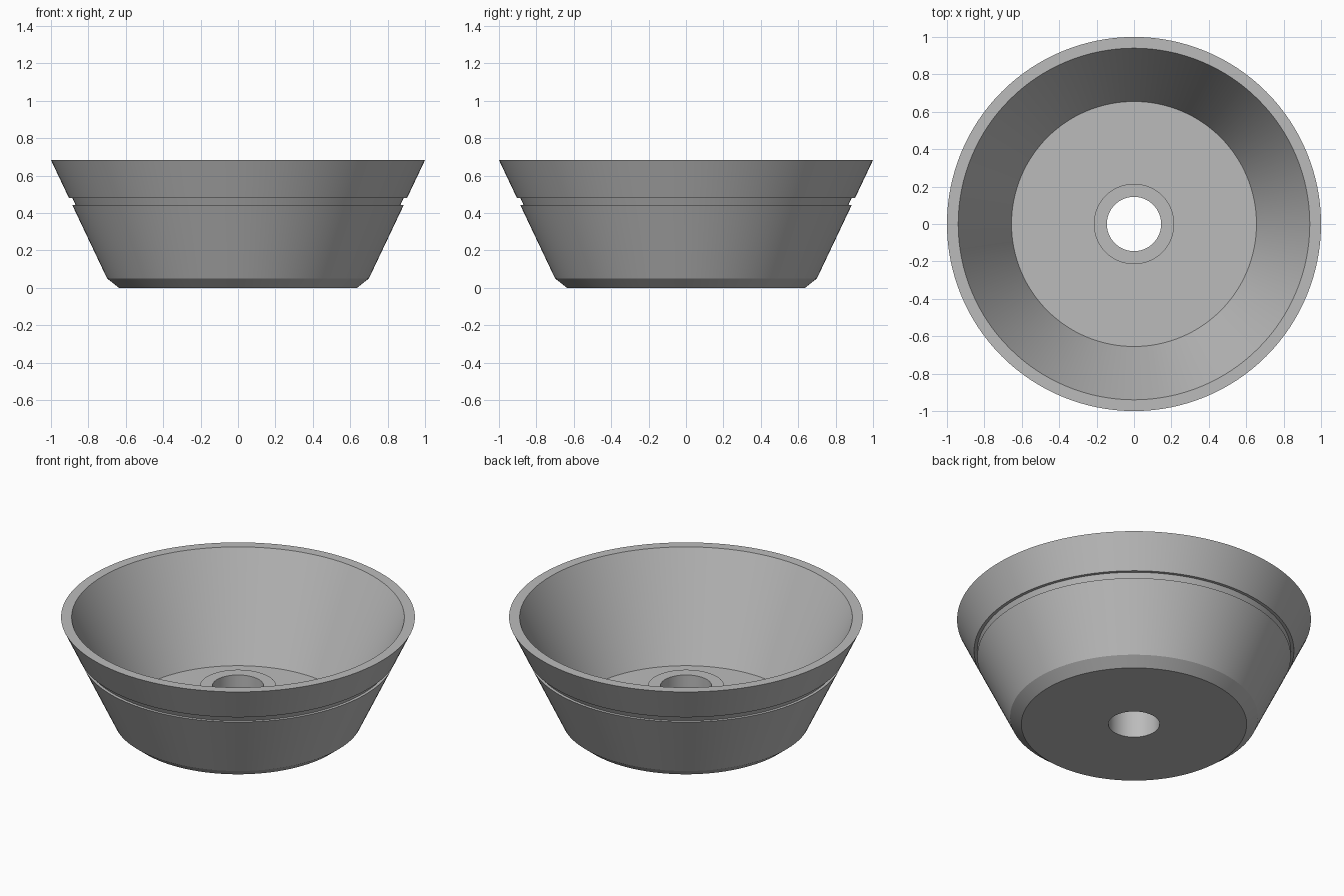
import bpy
import bmesh
import math

SEGMENTS = 128

cube = bpy.data.objects.get("Cube")
if cube:
    bpy.data.objects.remove(cube, do_unlink=True)

# Single plain material
grey = bpy.data.materials.new("plain_grey")
grey.use_nodes = True
colour = (0.5, 0.5, 0.5, 1.0)
grey.diffuse_color = colour
grey.node_tree.nodes["Principled BSDF"].inputs["Base Color"].default_value = colour


def lathe(name, profile, material):
    """Spin a closed (radius, height) outline round the z axis."""
    bm = bmesh.new()
    verts = [bm.verts.new((r, 0, z)) for r, z in profile]
    edges = [bm.edges.new((v, verts[(i + 1) % len(verts)])) for i, v in enumerate(verts)]
    bmesh.ops.spin(bm, geom=verts + edges, cent=(0, 0, 0), axis=(0, 0, 1),
                   angle=math.tau, steps=SEGMENTS, use_merge=True)
    bmesh.ops.remove_doubles(bm, verts=bm.verts, dist=0.0001)
    bmesh.ops.recalc_face_normals(bm, faces=bm.faces)
    mesh = bpy.data.meshes.new(name)
    bm.to_mesh(mesh)
    bm.free()
    mesh.materials.append(material)
    obj = bpy.data.objects.new(name, mesh)
    bpy.context.collection.objects.link(obj)
    bpy.ops.object.select_all(action="DESELECT")
    obj.select_set(True)
    bpy.context.view_layer.objects.active = obj
    bpy.ops.object.shade_smooth_by_angle(angle=math.radians(20))
    return obj


# Outside: chamfered foot, sloping wall, shallow groove, rim
outside = [(0.145, 0), (0.637, 0), (0.70, 0.05), (0.886, 0.442), (0.868, 0.442),
           (0.886, 0.48), (0.904, 0.48), (1.0, 0.683)]
# Inside: sloping wall, flat floor, raised hub around the through hole
inside = [(0.94, 0.683), (0.655, 0.075), (0.215, 0.075), (0.215, 0.255), (0.145, 0.255)]

lathe("bowl", outside + inside, grey)
